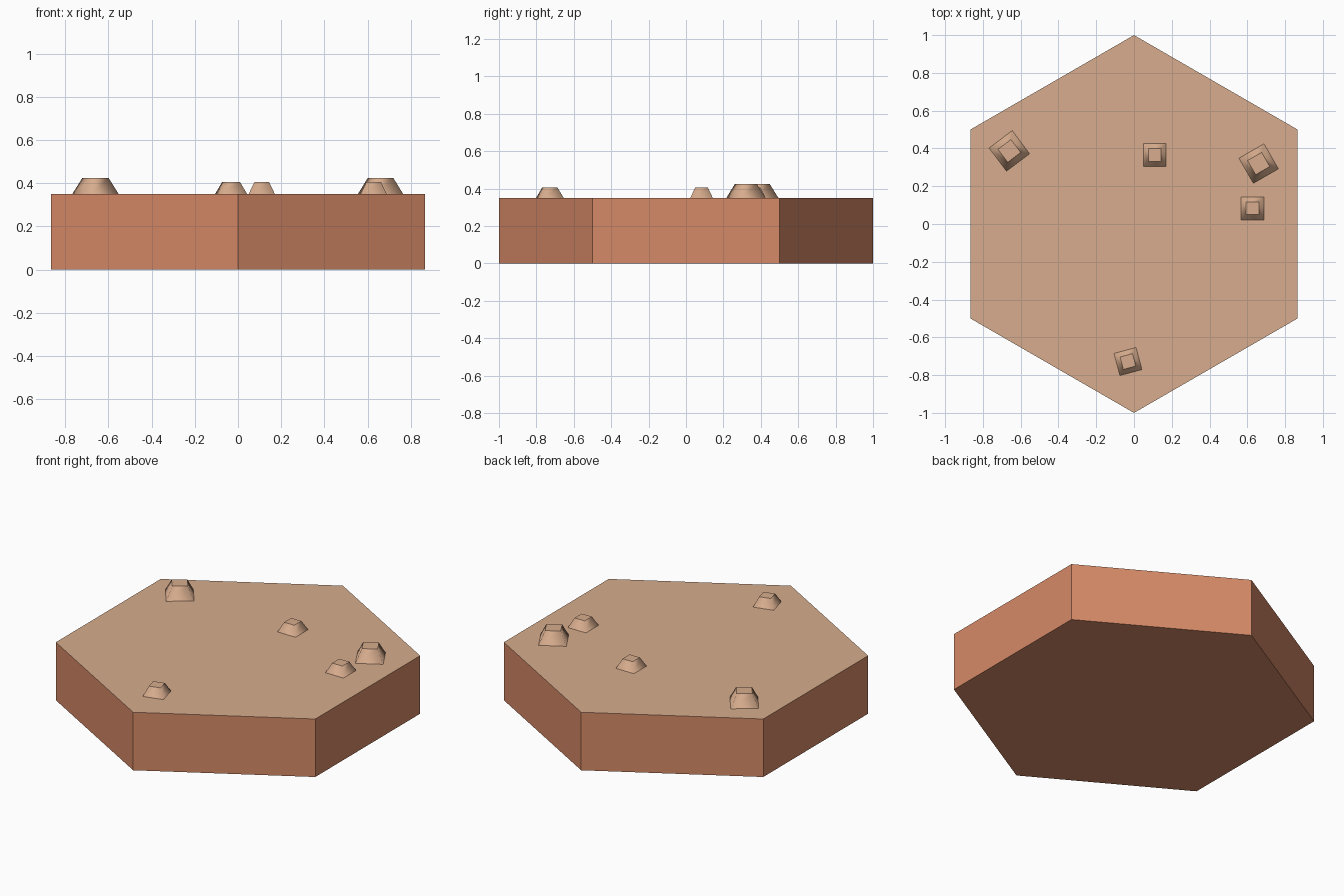
import bpy, bmesh
from math import cos, sin, pi, radians, sqrt

if "Cube" in bpy.data.objects:
    bpy.data.objects.remove(bpy.data.objects["Cube"])


def material(name, srgb):
    m = bpy.data.materials.new(name)
    m.diffuse_color = [(c / 255 / 12.92 if c < 11 else ((c / 255 + 0.055) / 1.055) ** 2.4)
                       for c in srgb] + [1.0]
    m.use_nodes = True
    m.node_tree.nodes["Principled BSDF"].inputs["Base Color"].default_value = m.diffuse_color
    return m


SAND = material("sand", (215, 172, 141))
CLAY = material("clay", (214, 138, 103))


def frustum(name, sides, r_low, r_high, z_low, z_high, mats, x=0, y=0, turn=0.0, smooth=False):
    """Straight-sided solid; the top face uses the last material."""
    bm = bmesh.new()

    def ring(r, z):
        return [bm.verts.new((r * cos(turn + 2 * pi * i / sides),
                              r * sin(turn + 2 * pi * i / sides), z)) for i in range(sides)]

    low, high = ring(r_low, 0), ring(r_high, z_high - z_low)
    for i in range(sides):
        j = (i + 1) % sides
        bm.faces.new((low[i], low[j], high[j], high[i])).smooth = smooth
    bottom = bm.faces.new(low[::-1])
    top = bm.faces.new(high)
    top.material_index = len(mats) - 1
    for e in list(top.edges) + list(bottom.edges):
        e.smooth = False
    mesh = bpy.data.meshes.new(name)
    bm.to_mesh(mesh)
    bm.free()
    for m in mats:
        mesh.materials.append(m)
    ob = bpy.data.objects.new(name, mesh)
    ob.location = (x, y, z_low)
    bpy.context.collection.objects.link(ob)
    return ob


# Hexagonal ground tile: clay sides, sandy top
frustum("ground_tile", 6, 1, 1, 0, 0.35, [CLAY, SAND], turn=pi / 2)

# Scattered square rocks: x, y, rotation in degrees
LARGE = [(-0.66, 0.387, 37), (0.66, 0.32, 30)]
SMALL = [(0.11, 0.365, 0), (0.628, 0.083, 0), (-0.032, -0.728, 15)]
for label, places, base, cap, top_z in (("large_rock", LARGE, 0.154, 0.086, 0.425),
                                        ("small_rock", SMALL, 0.122, 0.068, 0.405)):
    for n, (x, y, deg) in enumerate(places, 1):
        frustum(f"{label}_{n}", 4, base / sqrt(2), cap / sqrt(2), 0.349, top_z, [SAND],
                x, y, radians(45 + deg), smooth=True)
